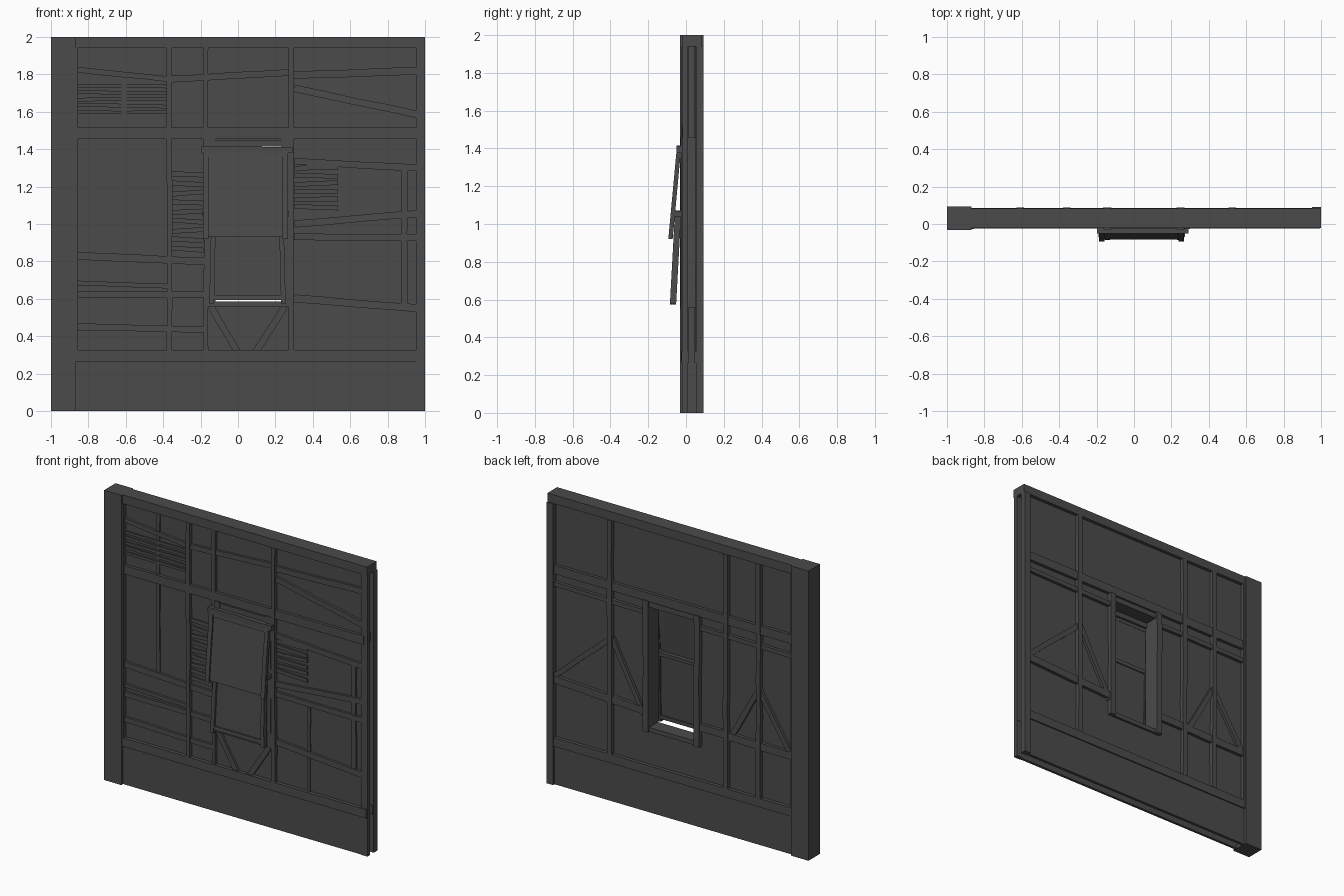
import bpy, bmesh, random
from mathutils import Vector

random.seed(4)
DARK = bpy.data.materials.new("dark_timber")
DARK.diffuse_color = (0.07, 0.07, 0.07, 1)


def finish(name, bm):
    me = bpy.data.meshes.new(name)
    bm.to_mesh(me)
    bm.free()
    me.materials.append(DARK)
    ob = bpy.data.objects.new(name, me)
    bpy.context.collection.objects.link(ob)
    return ob


def beam(name, p, q, w, y0, y1, rough=0.003, segs=4, lean=None):
    """Bar from p to q (x, z), width w, depth y0..y1; lean=(z0, k) shears y with height."""
    a, b = Vector(p), Vector(q)
    d = (b - a).normalized()
    n = Vector((-d.y, d.x))
    bm = bmesh.new()
    rings = []
    segs = segs if rough else 1
    for i in range(segs + 1):
        inner = 0 < i < segs
        c = a.lerp(b, i / segs) + n * (random.uniform(-rough, rough) if inner else 0)
        h = w / 2 * (random.uniform(0.92, 1.05) if inner else 1)
        ring = []
        for s, y in ((-1, y0), (1, y0), (1, y1), (-1, y1)):
            x, z = c + n * h * s
            yy = y + (lean[1] * (z - lean[0]) if lean else 0)
            ring.append(bm.verts.new((x, yy, z)))
        rings.append(ring)
    for r, t in zip(rings, rings[1:]):
        for k in range(4):
            bm.faces.new((r[k], r[(k + 1) % 4], t[(k + 1) % 4], t[k]))
    bm.faces.new(rings[0][::-1])
    bm.faces.new(rings[-1])
    bmesh.ops.recalc_face_normals(bm, faces=bm.faces)
    return finish(name, bm)


def block(name, x0, x1, z0, z1, y0, y1, lean=None):
    return beam(name, ((x0 + x1) / 2, z0), ((x0 + x1) / 2, z1), x1 - x0, y0, y1, 0, 1, lean)


def sheet(name, y, front):
    """Plaster sheet with a window opening."""
    xs, zs = (-0.9, -0.13, 0.24, 0.965), (0.0, 0.575, 1.43, 1.97)
    bm = bmesh.new()
    v = [[bm.verts.new((x, y, z)) for z in zs] for x in xs]
    for i in range(3):
        for j in range(3):
            if (i, j) != (1, 1):
                f = [v[i][j], v[i + 1][j], v[i + 1][j + 1], v[i][j + 1]]
                bm.faces.new(f if front else f[::-1])
    finish(name, bm)


# Main shell: plaster, corner post, top beam
sheet("plaster_front", 0.0, True)
sheet("plaster_back", 0.06, False)
block("corner_post", -1, -0.868, 0, 2, -0.033, 0.093)
block("top_beam", -0.868, 1, 1.94, 2, -0.022, 0.083)

# Front and back timber depths, shared large members
F, B = (-0.02, 0.01), (0.05, 0.082)
for side, (y0, y1) in (("front", F), ("back", B)):
    block(side + "_baseboard", -0.868, 0.99, 0, 0.27, y0 + 0.006, y1 - 0.006)
    block(side + "_sill_beam", -0.868, 0.995, 0.265, 0.325, y0 - 0.005, y1 + 0.003)
    block(side + "_middle_rail", -0.868, 0.975, 1.455, 1.515, y0 - 0.001, y1)
    block(side + "_end_post", 0.952, 1, 0.0, 1.94, y0 + 0.002, y1 + (0.01 if side == "back" else 0))
    block(side + "_edge_strip", -0.87, -0.855, 0.27, 1.94, y0 - 0.006, y1 + 0.004)

# Front upright studs: x, bottom, top, width, y front
for x, z0, z1, w, y in ((-0.367, 0.325, 1.94, 0.03, -0.024), (-0.172, 0.325, 1.94, 0.026, -0.022),
                        (0.284, 0.325, 1.94, 0.03, -0.026), (-0.606, 0.84, 1.94, 0.028, -0.007),
                        (0.543, 0.325, 0.92, 0.025, -0.007), (0.89, 0.57, 1.3, 0.036, -0.012)):
    beam("front_stud", (x, z0), (x, z1), w, y, 0.01, segs=6)

# Front crooked cross pieces: x0, z0, x1, z1, width
for x0, z0, x1, z1, w in ((-0.86, 1.825, -0.38, 1.775, 0.03), (-0.355, 1.775, 0.27, 1.81, 0.036),
                          (0.3, 1.797, 0.96, 1.818, 0.04), (0.3, 1.725, 0.96, 1.585, 0.038),
                          (-0.86, 0.83, -0.18, 0.8, 0.04), (-0.86, 0.685, -0.38, 0.668, 0.025),
                          (-0.86, 0.625, -0.18, 0.622, 0.036), (-0.86, 0.45, -0.18, 0.437, 0.036),
                          (0.3, 1.335, 0.96, 1.3, 0.036), (0.3, 1.0, 0.96, 1.055, 0.038),
                          (0.3, 0.932, 0.96, 0.928, 0.036), (0.3, 0.602, 0.96, 0.55, 0.042),
                          (-0.145, 0.56, 0.0, 0.31, 0.036), (0.25, 0.56, 0.09, 0.31, 0.036)):
    beam("front_brace", (x0, z0), (x1, z1), w, -0.016, 0.01, 0.0015)

# Thin exposed slats
for x0, x1, z0, step, count, w in ((-0.86, -0.38, 1.597, 0.035, 5, 0.019),
                                   (-0.355, -0.185, 0.865, 0.05, 9, 0.026),
                                   (0.3, 0.535, 1.09, 0.042, 6, 0.025)):
    for i in range(count):
        z = z0 + i * step
        t = random.uniform(-0.006, 0.006)
        beam("slat", (x0, z + t), (x1, z - t), w, -0.011, 0.005, 0.001, 2)

# Back timber studs, rails and diagonal braces
for x in (-0.61, -0.36, 0.525):
    beam("back_stud", (x, 0.325), (x, 1.94), 0.035, 0.05, 0.087, segs=6)
beam("back_upper_rail", (-0.86, 1.37), (-0.14, 1.375), 0.03, *B)
beam("back_upper_rail", (0.23, 1.375), (0.95, 1.385), 0.03, *B)
beam("back_lower_rail", (-0.86, 0.68), (-0.14, 0.69), 0.05, *B)
beam("back_lower_rail", (0.23, 0.69), (0.95, 0.725), 0.05, *B)
for p, q in (((0.515, 1.13), (0.96, 0.74)), ((0.515, 1.13), (0.27, 0.66)),
             ((-0.61, 1.07), (-0.85, 0.69)), ((-0.61, 1.07), (-0.38, 0.66))):
    beam("back_brace", p, q, 0.035, 0.05, 0.079)

# Window frame through the wall
for x in (-0.142, 0.25):
    beam("window_jamb", (x, 0.555), (x, 1.46), 0.042, -0.029, 0.089)
block("window_head", -0.125, 0.232, 1.415, 1.45, -0.024, 0.075)
block("window_sill", -0.125, 0.232, 0.555, 0.585, -0.022, 0.075)
beam("hood_bar", (-0.197, 1.398), (0.292, 1.396), 0.034, -0.05, -0.015)

# Upper shutter, propped outwards at the bottom
up = (1.4, 0.093)
block("upper_shutter_panel", -0.16, 0.242, 0.93, 1.385, -0.039, -0.03, up)
for x in (-0.172, 0.252):
    beam("upper_shutter_stile", (x, 0.92), (x, 1.39), 0.03, -0.049, -0.026, 0.002, 4, up)
beam("upper_shutter_rail", (-0.16, 1.37), (0.24, 1.37), 0.024, -0.047, -0.028, 0, 1, up)

# Lower shutter, tucked behind the upper one
low = (0.58, 0.055)
block("lower_shutter_panel", -0.13, 0.23, 0.605, 1.05, -0.070, -0.06, low)
for x, t in ((-0.135, 0.006), (0.236, -0.008)):
    beam("lower_shutter_stile", (x - t, 0.575), (x + t, 1.07), 0.026, -0.085, -0.052, 0.002, 4, low)
for z in (0.608, 1.055):
    beam("lower_shutter_rail", (-0.13, z), (0.23, z), 0.026, -0.08, -0.052, 0, 1, low)

# Small pivot pegs beside the shutters
for x in (-0.178, 0.262):
    block("pivot_peg", x - 0.012, x + 0.012, 1.04, 1.07, -0.07, -0.015)
